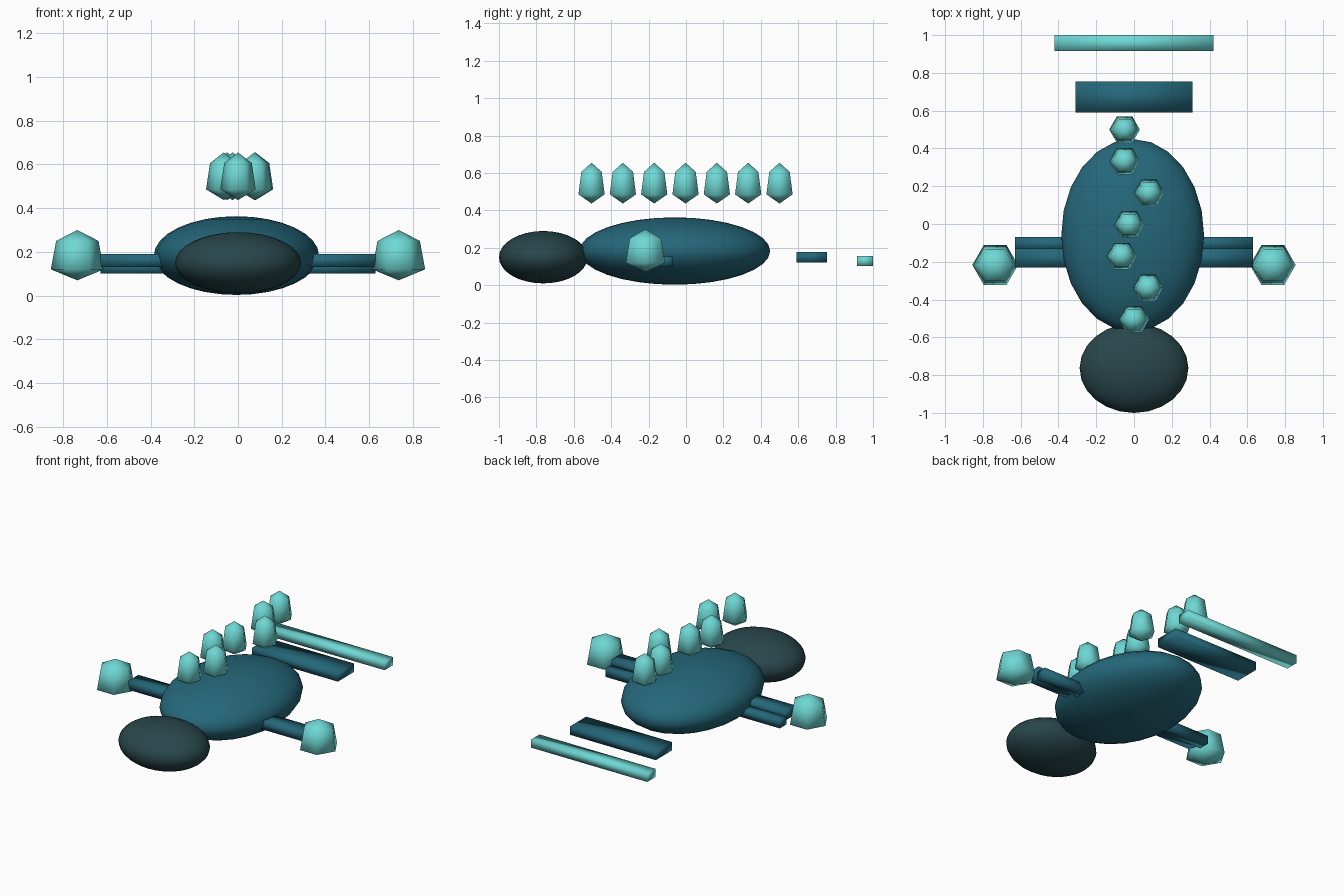
import bpy, bmesh, math
from mathutils import Matrix

if "Cube" in bpy.data.objects:
    bpy.data.objects.remove(bpy.data.objects["Cube"])


def material(name, rgb):
    m = bpy.data.materials.new(name)
    m.diffuse_color = (*rgb, 1)
    m.use_nodes = True
    m.node_tree.nodes["Principled BSDF"].inputs["Base Color"].default_value = m.diffuse_color
    return m


TEAL = material("deep teal", (0.018, 0.136, 0.195))
DARK = material("dark slate", (0.021, 0.061, 0.069))
AQUA = material("pale aqua", (0.156, 0.679, 0.658))


def add_object(name, bm, mat):
    bmesh.ops.recalc_face_normals(bm, faces=bm.faces[:])
    for f in bm.faces:
        f.smooth = True
    me = bpy.data.meshes.new(name)
    bm.to_mesh(me)
    bm.free()
    me.materials.append(mat)
    ob = bpy.data.objects.new(name, me)
    bpy.context.collection.objects.link(ob)
    return ob


def ellipsoid(name, centre, radii, mat):
    bm = bmesh.new()
    m = Matrix.Translation(centre) @ Matrix.Diagonal((*radii, 1))
    bmesh.ops.create_uvsphere(bm, u_segments=24, v_segments=16, radius=1, matrix=m)
    return add_object(name, bm, mat)


def box(name, x0, x1, y0, y1, z0, z1, mat):
    bm = bmesh.new()
    m = Matrix.Translation(((x0 + x1) / 2, (y0 + y1) / 2, (z0 + z1) / 2))
    m = m @ Matrix.Diagonal((x1 - x0, y1 - y0, z1 - z0, 1))
    bmesh.ops.create_cube(bm, size=1, matrix=m)
    return add_object(name, bm, mat)


def crystal(name, x, y, z_bottom, z_low, z_high, z_top, r_low, r_high):
    """Six-sided gem: point, wide ring, narrower ring, point."""
    bm = bmesh.new()
    bottom = bm.verts.new((x, y, z_bottom))
    top = bm.verts.new((x, y, z_top))
    rings = []
    for r, z in ((r_low, z_low), (r_high, z_high)):
        rings.append([bm.verts.new((x + r * math.cos(i * math.pi / 3),
                                    y + r * math.sin(i * math.pi / 3), z))
                      for i in range(6)])
    low, high = rings
    for i in range(6):
        j = (i + 1) % 6
        bm.faces.new((bottom, low[j], low[i]))
        bm.faces.new((low[i], low[j], high[j], high[i]))
        bm.faces.new((high[i], high[j], top))
    return add_object(name, bm, AQUA)


# Body and head
ellipsoid("body", (-0.007, -0.06, 0.183), (0.378, 0.51, 0.18), TEAL)
ellipsoid("head", (0, -0.763, 0.15), (0.288, 0.237, 0.14), DARK)

# Arms: two overlapping bars per side, each tipped with a large crystal
for side, s in (("right", 1), ("left", -1)):
    x0, x1 = sorted((s * 0.2, s * 0.63))
    box(side + "_upper_arm_bar", x0, x1, -0.23, -0.13, 0.13, 0.19, TEAL)
    box(side + "_lower_arm_bar", x0, x1, -0.14, -0.07, 0.10, 0.155, TEAL)
    crystal(side + "_hand_crystal", s * 0.735, -0.217,
            0.07, 0.12, 0.25, 0.30, 0.121, 0.097)

# Tail plates
box("tail_plate", -0.31, 0.31, 0.59, 0.755, 0.122, 0.178, TEAL)
box("tail_tip", -0.42, 0.42, 0.915, 1.0, 0.102, 0.156, AQUA)

# Row of crystals floating above the back
offsets = (0.0, 0.075, -0.065, -0.025, 0.08, -0.05, -0.05)
for i, x in enumerate(offsets):
    crystal(f"back_crystal_{i + 1}", x, -0.505 + i * 0.1675,
            0.437, 0.486, 0.606, 0.655, 0.081, 0.063)
